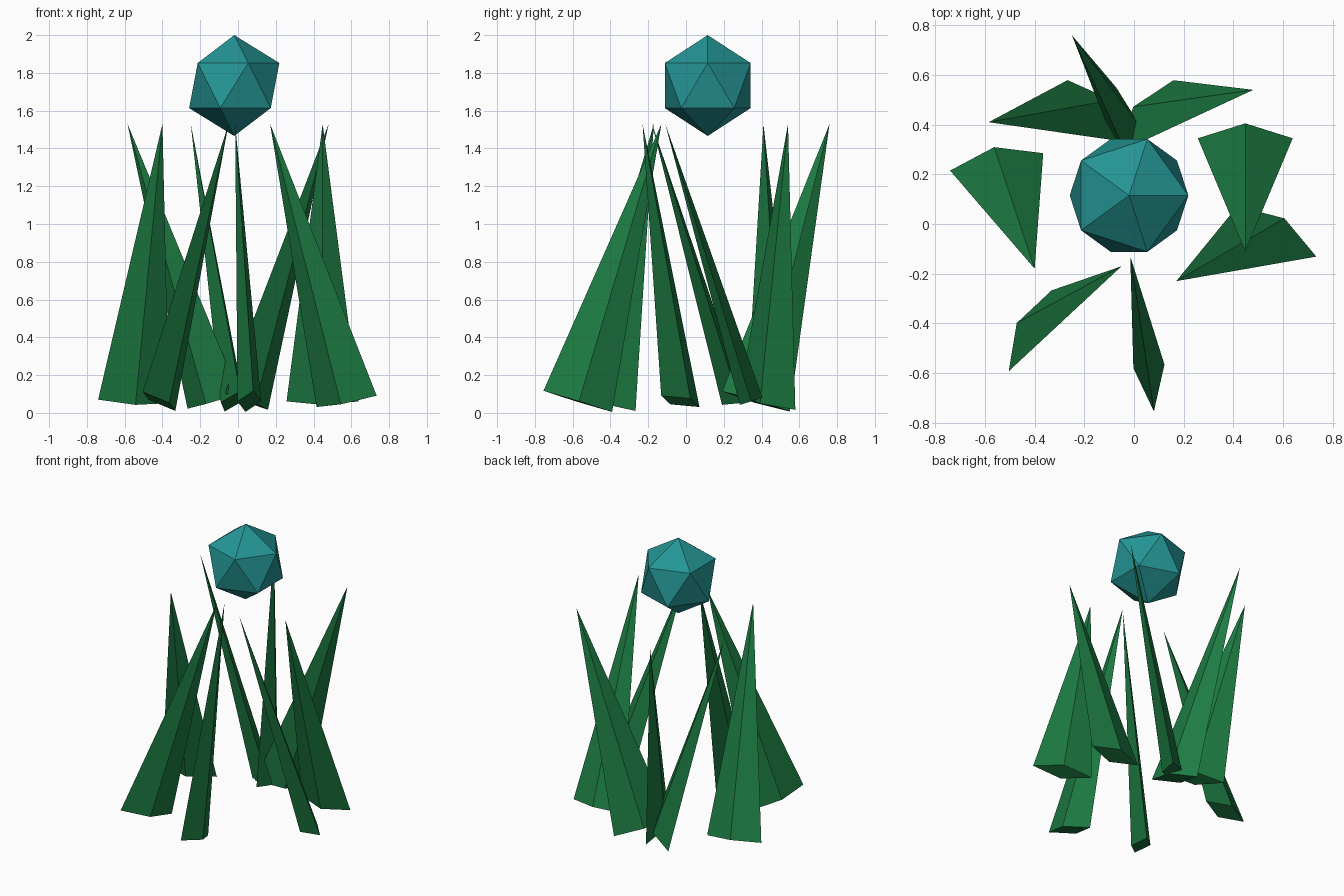
import bpy
from mathutils import Vector, Matrix

if "Cube" in bpy.data.objects:
    bpy.data.objects.remove(bpy.data.objects["Cube"])


def material(name, rgb):
    m = bpy.data.materials.new(name)
    m.diffuse_color = (*rgb, 1)
    m.use_nodes = True
    m.node_tree.nodes["Principled BSDF"].inputs["Base Color"].default_value = m.diffuse_color
    return m


green = material("leaf_green", (0.012, 0.2, 0.055))
teal = material("bud_teal", (0.018, 0.3, 0.3))

BASE_Z, TIP_Z = 0.061, 1.53
HALF_WIDTH, HALF_THICK = 0.191, 0.063


def blade(name, base, tip, wide):
    """Flattened four-sided spike leaning from base to tip; wide = direction of its broad side."""
    foot = Vector((*base, BASE_Z))
    axis = Vector((*tip, TIP_Z)) - foot
    d = axis.normalized()
    # tilt the broad direction so that it stays square to the axis
    w = Vector((*wide, -(wide[0] * d.x + wide[1] * d.y) / d.z)).normalized()
    n = d.cross(w)
    bpy.ops.mesh.primitive_cone_add(vertices=4, radius1=1, radius2=0, depth=1)
    ob = bpy.context.object
    ob.name = name
    frame = Matrix((w * HALF_WIDTH, n * HALF_THICK, axis)).transposed().to_4x4()
    ob.data.transform(frame @ Matrix.Translation((0, 0, 0.5)))
    ob.location = foot
    ob.data.materials.append(green)


# Ring of leaning leaf blades: base centre, tip, broad direction
blades = [
    ((-0.03, 0.37), (-0.25, 0.76), (-0.04, 0.175)),
    ((0.045, 0.432), (0.48, 0.54), (0.11, 0.142)),
    ((-0.13, 0.452), (-0.585, 0.41), (-0.14, 0.13)),
    ((-0.553, 0.25), (-0.40, -0.18), (0.1875, 0.035)),
    ((-0.418, -0.43), (-0.05, -0.17), (0.0875, 0.165)),
    ((0.06, -0.573), (-0.015, -0.13), (0.02, -0.18)),
    ((0.575, -0.03), (0.17, -0.23), (0.165, -0.105)),
    ((0.448, 0.345), (0.448, -0.11), (1, 0)),
]
for i, (base, tip, wide) in enumerate(blades, 1):
    blade(f"leaf_blade_{i}", base, tip, wide)

# Floating faceted bud
bpy.ops.mesh.primitive_ico_sphere_add(subdivisions=1, radius=0.267, location=(-0.02, 0.115, 1.733))
bud = bpy.context.object
bud.name = "bud"
bud.data.materials.append(teal)
